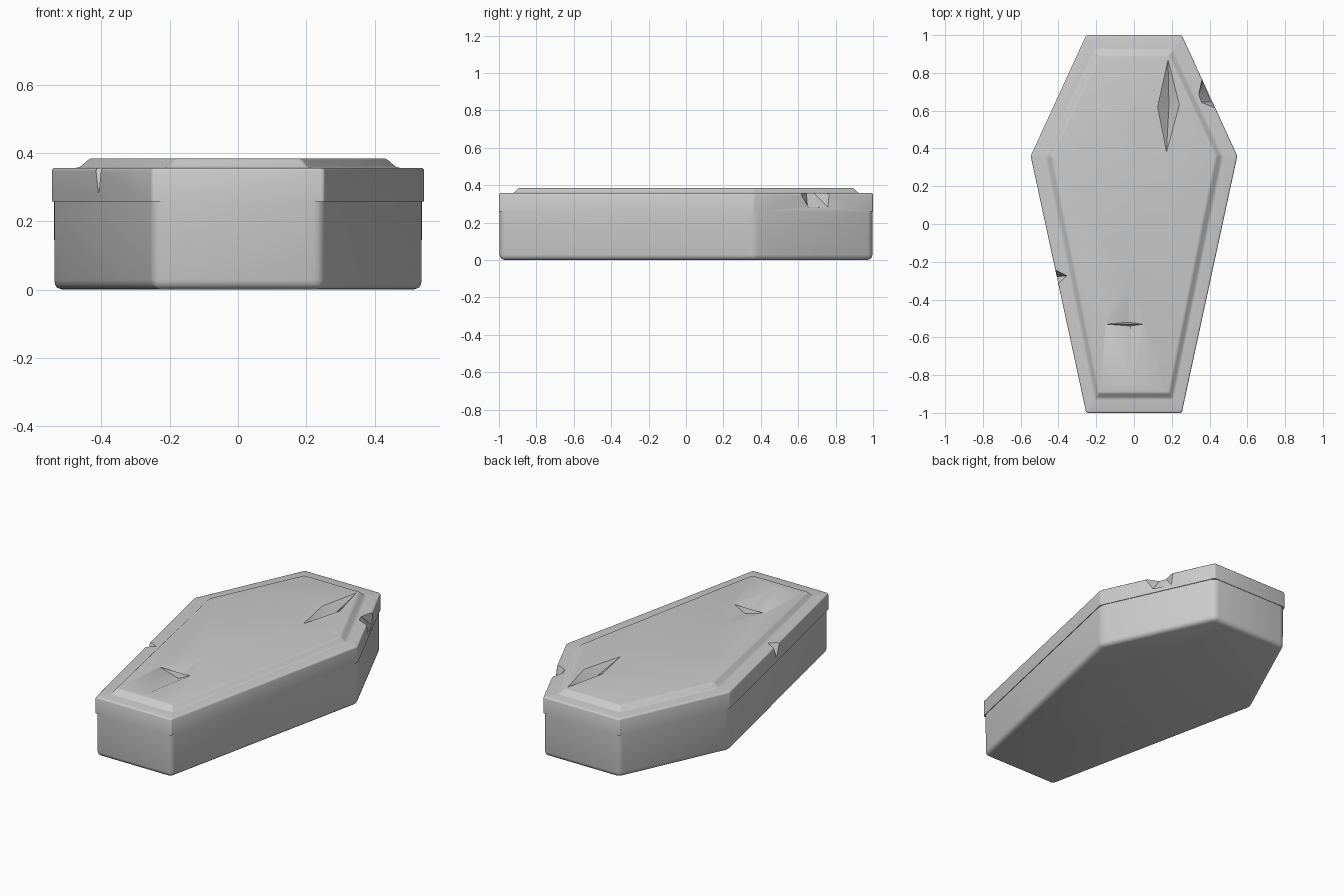
import bpy, bmesh, math
from mathutils import Vector

if "Cube" in bpy.data.objects:
    bpy.data.objects.remove(bpy.data.objects["Cube"])

SHOULDER = 0.36  # y of the widest point


def outline(end, mid, length, z):
    return [Vector(p) for p in ((-end, -length, z), (end, -length, z), (mid, SHOULDER, z),
                                (end, length, z), (-end, length, z), (-mid, SHOULDER, z))]


def finish(bm, name):
    bmesh.ops.recalc_face_normals(bm, faces=bm.faces)
    me = bpy.data.meshes.new(name)
    bm.to_mesh(me)
    bm.free()
    ob = bpy.data.objects.new(name, me)
    bpy.context.collection.objects.link(ob)
    return ob


def stacked(name, rings, sharp_z, bevel):
    """Closed hexagonal solid from (end, mid, length, z) rings; the rim at sharp_z stays sharp."""
    bm = bmesh.new()
    loops = [[bm.verts.new(p) for p in outline(*r)] for r in rings]
    bm.faces.new(loops[0])
    bm.faces.new(loops[-1])
    for a, b in zip(loops, loops[1:]):
        for i in range(6):
            j = (i + 1) % 6
            bm.faces.new((a[i], a[j], b[j], b[i]))
    edges = [e for e in bm.edges
             if not all(abs(v.co.z - sharp_z) < 1e-4 for v in e.verts)]
    bmesh.ops.bevel(bm, geom=edges, offset=bevel, segments=3, profile=0.5,
                    affect='EDGES', clamp_overlap=True)
    return finish(bm, name)


def hull(name, points):
    bm = bmesh.new()
    for p in points:
        bm.verts.new(p)
    bmesh.ops.convex_hull(bm, input=bm.verts)
    ob = finish(bm, name)
    ob.hide_render = True
    return ob


def gash(name, rim, apex, top=0.385):
    """Pyramid cutters, one per rim triangle fan, meeting at a deep apex."""
    a = Vector(apex)
    k = (top - a.z + 0.03) / (top - a.z)
    return hull(name, [a] + [a + (Vector((x, y, top)) - a) * k for x, y in rim])


# Body box, rounded underneath
body = stacked("coffin_body", [(0.25, 0.543, 0.997, 0), (0.25, 0.543, 0.997, 0.262)],
               0.262, 0.028)

# Lid with a raised, sloped panel
lid = stacked("coffin_lid", [(0.253, 0.547, 1.0, 0.258), (0.253, 0.547, 1.0, 0.357),
                             (0.205, 0.467, 0.922, 0.357), (0.185, 0.435, 0.895, 0.385)],
              0.258, 0.009)

# Gashes in the panel and chips in the rim
cutters = [
    gash("foot_gash_upper", [(-0.03, -0.28), (0.05, -0.53), (-0.15, -0.53)],
         (-0.03, -0.52, 0.355)),
    gash("foot_gash_lower", [(-0.01, -0.84), (0.05, -0.53), (-0.15, -0.53)],
         (-0.02, -0.54, 0.355)),
    gash("head_gash", [(0.18, 0.87), (0.24, 0.63), (0.172, 0.38), (0.125, 0.62)],
         (0.185, 0.63, 0.335)),
    hull("shoulder_chip", [(0.36, 0.78, 0.4), (0.45, 0.59, 0.4), (0.33, 0.64, 0.4),
                           (0.405, 0.65, 0.285), (0.365, 0.76, 0.28),
                           (0.52, 0.72, 0.4), (0.52, 0.72, 0.27)]),
    hull("side_chip", [(-0.425, -0.22, 0.4), (-0.325, -0.27, 0.4), (-0.40, -0.34, 0.4),
                       (-0.415, -0.28, 0.27), (-0.5, -0.28, 0.4)]),
]
bpy.context.view_layer.objects.active = lid
for c in cutters:
    m = lid.modifiers.new(c.name, 'BOOLEAN')
    m.operation = 'DIFFERENCE'
    m.solver = 'EXACT'
    m.object = c
    bpy.ops.object.modifier_apply(modifier=m.name)
for c in cutters:
    bpy.data.objects.remove(c)

# Soft shading with sharp breaks
for ob in (body, lid):
    bpy.ops.object.select_all(action='DESELECT')
    ob.select_set(True)
    bpy.context.view_layer.objects.active = ob
    bpy.ops.object.shade_smooth_by_angle(angle=math.radians(35))
